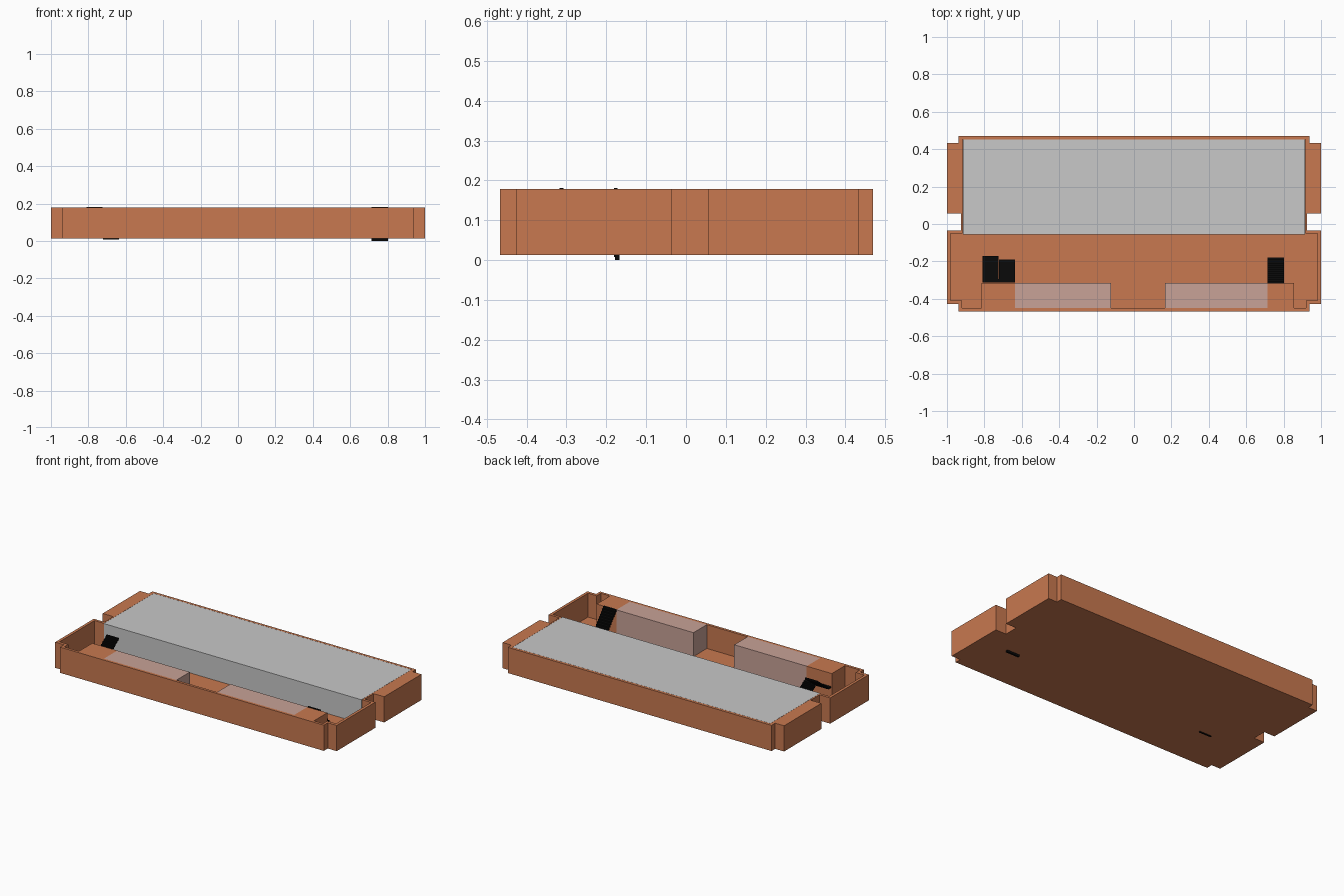
import bpy
import bmesh

default = bpy.data.objects.get("Cube")
if default:
    bpy.data.objects.remove(default, do_unlink=True)


def material(name, rgb):
    mat = bpy.data.materials.new(name)
    mat.use_nodes = True
    mat.diffuse_color = (*rgb, 1)
    mat.node_tree.nodes["Principled BSDF"].inputs["Base Color"].default_value = (*rgb, 1)
    return mat


terracotta = material("terracotta", (0.58, 0.19, 0.08))
pale_grey = material("pale grey", (0.58, 0.58, 0.58))
dusty_pink = material("dusty pink", (0.58, 0.36, 0.31))
black = material("black", (0.003, 0.003, 0.003))

BASE, FLOOR, TOP = 0.013, 0.025, 0.178


def finish(name, bm, mat):
    bmesh.ops.recalc_face_normals(bm, faces=bm.faces)
    mesh = bpy.data.meshes.new(name)
    bm.to_mesh(mesh)
    bm.free()
    mesh.materials.append(mat)
    obj = bpy.data.objects.new(name, mesh)
    bpy.context.collection.objects.link(obj)
    return obj


def add_box(bm, low, high):
    verts = bmesh.ops.create_cube(bm, size=1)["verts"]
    for v in verts:
        v.co = [(a + b) / 2 + c * (b - a) for a, b, c in zip(low, high, v.co)]


def box(name, low, high, mat):
    bm = bmesh.new()
    add_box(bm, low, high)
    return finish(name, bm, mat)


def mirrored_prism(name, half, z0, z1, mat):
    """Extrude a plan given by its +x half, listed front to back."""
    plan = half + [(-x, y) for x, y in reversed(half)]
    bm = bmesh.new()
    face = bm.faces.new([bm.verts.new((x, y, z0)) for x, y in plan])
    new = bmesh.ops.extrude_face_region(bm, geom=[face])["geom"]
    bmesh.ops.translate(bm, vec=(0, 0, z1 - z0),
                        verts=[g for g in new if isinstance(g, bmesh.types.BMVert)])
    return finish(name, bm, mat)


def flight(bm, x0, x1, start, end, steps=14):
    """Open flight of solid treads between two (y, z) ends, z being tread tops."""
    (y0, z0), (y1, z1) = start, end
    depth, rise = abs(y1 - y0) / steps, abs(z1 - z0) / (steps - 1)
    for i in range(steps):
        y = y0 + (y1 - y0) * (i + 0.5) / steps
        z = z0 + (z1 - z0) * i / (steps - 1)
        add_box(bm, (x0, y - depth / 2, z - rise * 1.3), (x1, y + depth / 2, z))


# Outer shell with notched corners and side recesses, hollowed from above
shell = mirrored_prism("outer_walls", [
    (0.937, -0.467), (0.937, -0.427), (1, -0.427), (1, -0.035), (0.925, -0.035),
    (0.925, 0.055), (1, 0.055), (1, 0.433), (0.937, 0.433), (0.937, 0.47)],
    BASE, TOP, terracotta)
cutter = mirrored_prism("courtyard_cutter", [
    (0.92, -0.45), (0.92, -0.408), (0.982, -0.408), (0.982, -0.052),
    (0.916, -0.052), (0.916, 0.453)], FLOOR, TOP + 0.1, terracotta)
cut = shell.modifiers.new("courtyard", "BOOLEAN")
cut.operation = "DIFFERENCE"
cut.solver = "EXACT"
cut.object = cutter
bpy.context.view_layer.objects.active = shell
bpy.ops.object.modifier_apply(modifier=cut.name)
bpy.data.objects.remove(cutter, do_unlink=True)

# Main hall filling the back
box("main_hall", (-0.915, -0.055, FLOOR), (0.915, 0.452, TOP), pale_grey)

# Rooms along the front wall
for name, x0, x1, mat in (
        ("right_end_room", -0.815, -0.637, terracotta),
        ("right_front_room", -0.637, -0.122, dusty_pink),
        ("left_front_room", 0.167, 0.715, dusty_pink),
        ("left_end_room", 0.715, 0.855, terracotta)):
    box(name, (x0, -0.45, FLOOR), (x1, -0.315, TOP), mat)

# Straight stair on the left
bm = bmesh.new()
flight(bm, 0.715, 0.803, (-0.318, 0.181), (-0.167, 0.018))
add_box(bm, (0.715, -0.178, 0), (0.803, -0.167, 0.018))
finish("left_stair", bm, black)

# Half-turn stair on the right: two flights joined by a landing
bm = bmesh.new()
flight(bm, -0.81, -0.724, (-0.172, 0.181), (-0.295, 0.095))
flight(bm, -0.721, -0.635, (-0.295, 0.095), (-0.172, 0.016))
add_box(bm, (-0.81, -0.314, 0.085), (-0.635, -0.295, 0.095))
finish("right_stair", bm, black)
